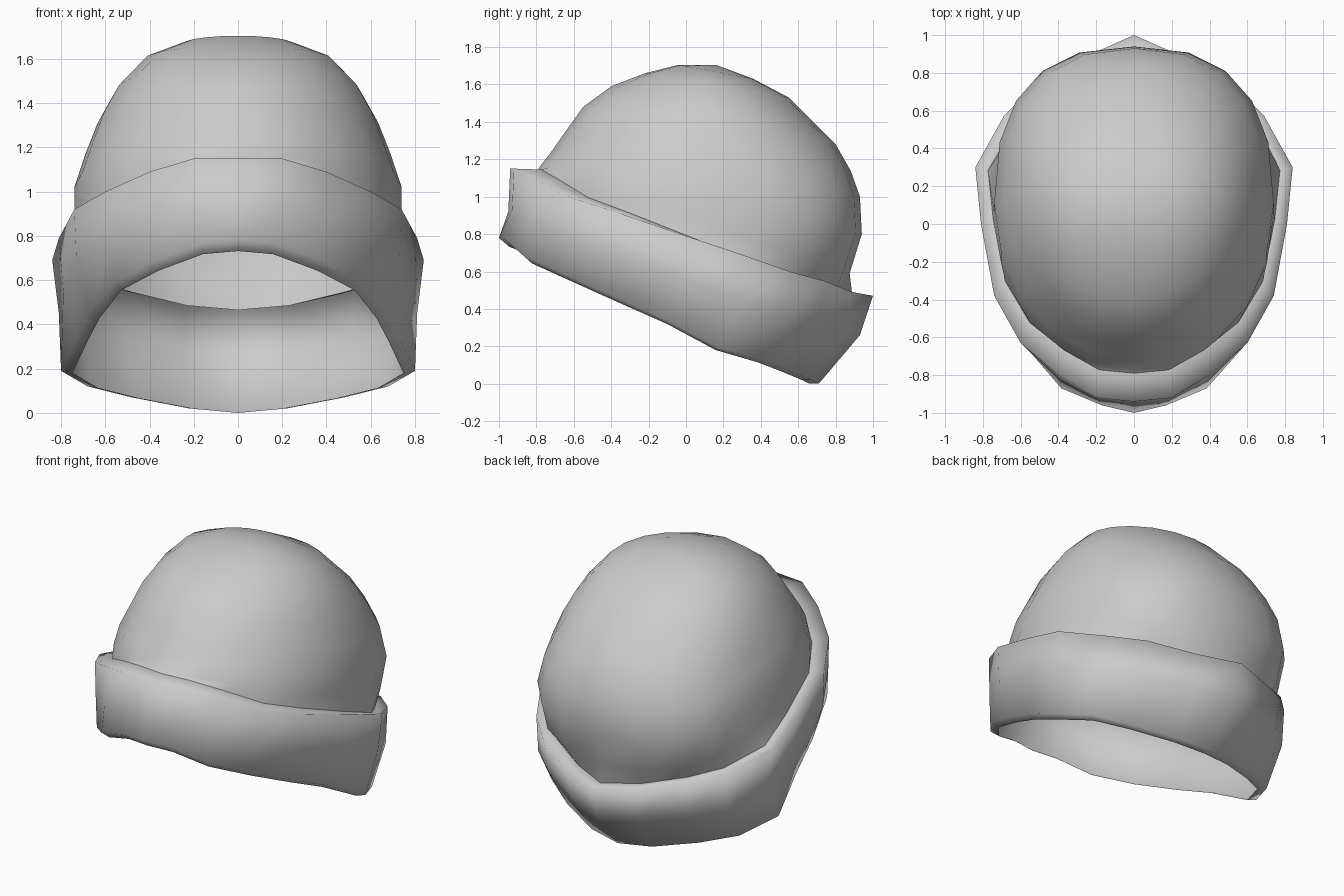
import bpy
import math

if "Cube" in bpy.data.objects:
    bpy.data.objects.remove(bpy.data.objects["Cube"])

wool = bpy.data.materials.new("grey wool")
wool.diffuse_color = (0.6, 0.6, 0.6, 1)
wool.use_nodes = True
wool.node_tree.nodes["Principled BSDF"].inputs["Base Color"].default_value = wool.diffuse_color


def mirror_ring(half):
    """Close a half outline (front to back, x >= 0) across the x = 0 plane."""
    return half + [(-x, y, z) for x, y, z in half[-2:0:-1]]


def loft(name, rings, cap=None):
    """Skin a stack of equal rings, optionally closing the last one to a point."""
    n = len(rings[0])
    verts = [p for ring in rings for p in ring]
    faces = []
    for r in range(len(rings) - 1):
        for i in range(n):
            j = (i + 1) % n
            faces.append((r * n + i, r * n + j, (r + 1) * n + j, (r + 1) * n + i))
    if cap:
        base = (len(rings) - 1) * n
        verts.append(cap)
        faces += [(base + i, base + (i + 1) % n, len(verts) - 1) for i in range(n)]
    mesh = bpy.data.meshes.new(name)
    mesh.from_pydata(verts, [], faces)
    mesh.materials.append(wool)
    mesh.shade_smooth()
    obj = bpy.data.objects.new(name, mesh)
    bpy.context.collection.objects.link(obj)
    return obj


def crown_ring(front, back, width, power):
    """Tilted oval between a front and back (y, z) point, squarer at the back."""
    half = []
    for k in range(11):
        a = math.pi * k / 10
        s, c = math.sin(a), math.cos(a)
        p = 1.0 if c >= 0 else 2 / power
        x = width * max(s, 0) ** p if 0 < k < 10 else 0
        t = 0.5 - 0.5 * math.copysign(abs(c) ** p, c)
        half.append((x, front[0] + t * (back[0] - front[0]),
                     front[1] + t * (back[1] - front[1])))
    return mirror_ring(half)


# Folded brim: hem, middle and top fold outlines, front to back
hem = [(0, -1, .78), (.17, -.96, .765), (.385, -.87, .685), (.565, -.66, .59),
       (.67, -.36, .455), (.73, -.1, .34), (.80, .18, .19), (.68, .42, .12),
       (.48, .55, .07), (.22, .67, .02), (0, .71, 0)]
middle = [(0, -.95, .92), (.19, -.93, .93), (.39, -.83, .86), (.58, -.65, .78),
          (.73, -.38, .68), (.79, 0, .55), (.81, .3, .45), (.69, .55, .36),
          (.51, .7, .33), (.24, .85, .28), (0, .93, .26)]
fold = [(0, -.94, 1.15), (.2, -.92, 1.15), (.4, -.80, 1.09), (.6, -.63, 1.0),
        (.74, -.38, .92), (.81, 0, .79), (.84, .3, .69), (.69, .57, .595),
        (.52, .74, .55), (.25, .89, .49), (0, 1, .47)]
# Thin turned-in lip under the hem, and the valley where the fold meets the crown
lip = [(x * .935, -.14 + (y + .14) * .935, .367 + (z - .39) * .935) for x, y, z in hem]
valley = [(x * .92, y * .866 + .024, z - .005) for x, y, z in fold]
loft("brim", [mirror_ring(r) for r in (lip, hem, middle, fold, valley)])

# Crown: front point, back point, half width and squareness of each level
levels = [((-.775, 1.17), (.875, .59), .74, 2.5), ((-.72, 1.24), (.94, .80), .74, 2.5),
          ((-.65, 1.34), (.93, 1.00), .69, 2.4), ((-.55, 1.48), (.88, 1.14), .635, 2.2),
          ((-.40, 1.59), (.80, 1.28), .565, 2), ((-.22, 1.66), (.55, 1.53), .43, 2),
          ((-.04, 1.705), (.36, 1.63), .25, 2)]
loft("crown", [mirror_ring(valley)] + [crown_ring(*level) for level in levels],
     cap=(0, .16, 1.705))
